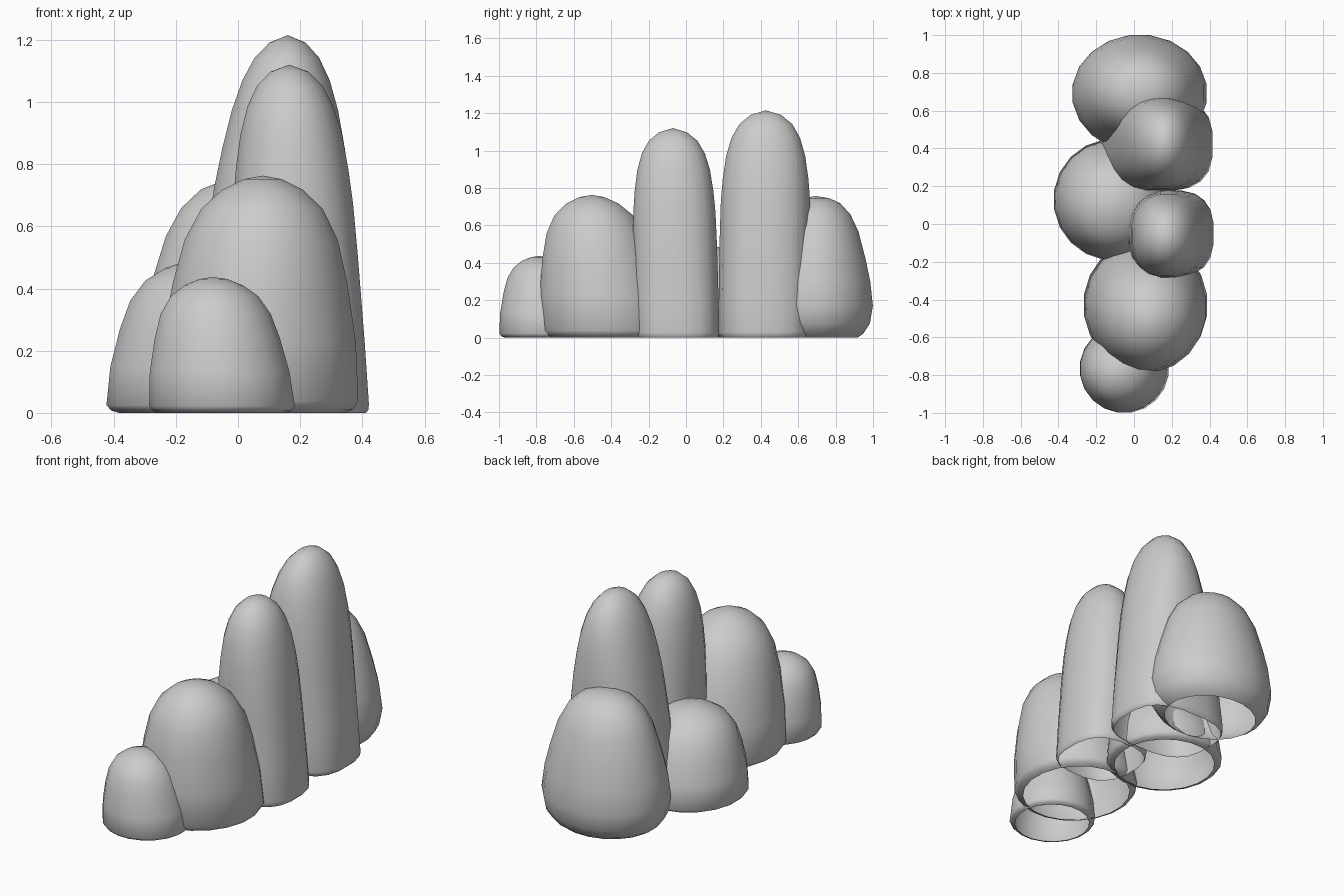
import bpy, bmesh, math

if "Cube" in bpy.data.objects:
    bpy.data.objects.remove(bpy.data.objects["Cube"])

# One plain grey for the whole cluster
grey = bpy.data.materials.new("light_grey")
grey.diffuse_color = (0.6, 0.6, 0.6, 1)
grey.use_nodes = True
grey.node_tree.nodes["Principled BSDF"].inputs["Base Color"].default_value = grey.diffuse_color

# Dome profiles: (height fraction, radius fraction), open underneath with a tucked-in lip
MOUND = [(0, .87), (.015, .95), (.05, 1), (.3, .96), (.55, .86), (.73, .755),
         (.86, .6), (.94, .4), (.985, .19), (1, 0)]
COLUMN = [(0, .95), (.008, .985), (.025, 1), (.2, 1), (.45, .985), (.6, .965), (.7, .925),
          (.8, .855), (.88, .74), (.94, .57), (.98, .33), (1, 0)]
EGG = [(0, .74), (.03, .84), (.1, .95), (.225, 1), (.4, .95), (.56, .865), (.75, .74),
       (.87, .6), (.95, .42), (.985, .23), (1, 0)]
SIDES = 20


def power(v, n):
    """Superellipse coordinate: n = 2 is round, larger is boxier."""
    return math.copysign(abs(v) ** (2 / n), v)


def dome(name, profile, centre, radii, height, lean=(0, 0), taper_x=0.0, boxy=0.0):
    """Stack of elliptical rings following a profile, leaning towards its apex."""
    bm = bmesh.new()
    rings = []
    for t, r in profile[:-1]:
        cx, cy = centre[0] + lean[0] * t, centre[1] + lean[1] * t
        rx, ry = radii[0] * r * (1 - taper_x * t), radii[1] * r
        n = 2 + boxy * (1 - t)
        rings.append([bm.verts.new((cx + rx * power(math.cos(a), n),
                                    cy + ry * power(math.sin(a), n), height * t))
                      for a in (2 * math.pi * (i + .5) / SIDES for i in range(SIDES))])
    apex = bm.verts.new((centre[0] + lean[0], centre[1] + lean[1], height))
    for i in range(SIDES):
        j = (i + 1) % SIDES
        for low, high in zip(rings, rings[1:]):
            bm.faces.new((low[i], low[j], high[j], high[i]))
        bm.faces.new((rings[-1][i], rings[-1][j], apex))
    for f in bm.faces:
        f.smooth = True
    mesh = bpy.data.meshes.new(name)
    bm.to_mesh(mesh)
    bm.free()
    mesh.materials.append(grey)
    obj = bpy.data.objects.new(name, mesh)
    bpy.context.collection.objects.link(obj)
    return obj


# Low mounds at the front and left
dome("small_front_mound", MOUND, (-.05, -.765), (.237, .235), .437, (-.03, -.02))
dome("large_front_mound", MOUND, (.06, -.425), (.33, .352), .763, (.02, -.08))
dome("left_mound", MOUND, (-.11, .13), (.317, .322), .495, (0, -.03))

# Tall columns on the right, squarer towards the foot
dome("front_column", COLUMN, (.195, -.05), (.23, .23), 1.12, (-.03, -.02), .2, .7)
dome("back_column", COLUMN, (.115, .422), (.305, .25), 1.215, (.045, .005), .42, .9)

# Egg-shaped mound at the back
dome("back_mound", EGG, (.03, .69), (.359, .312), .757, (0, .005))
